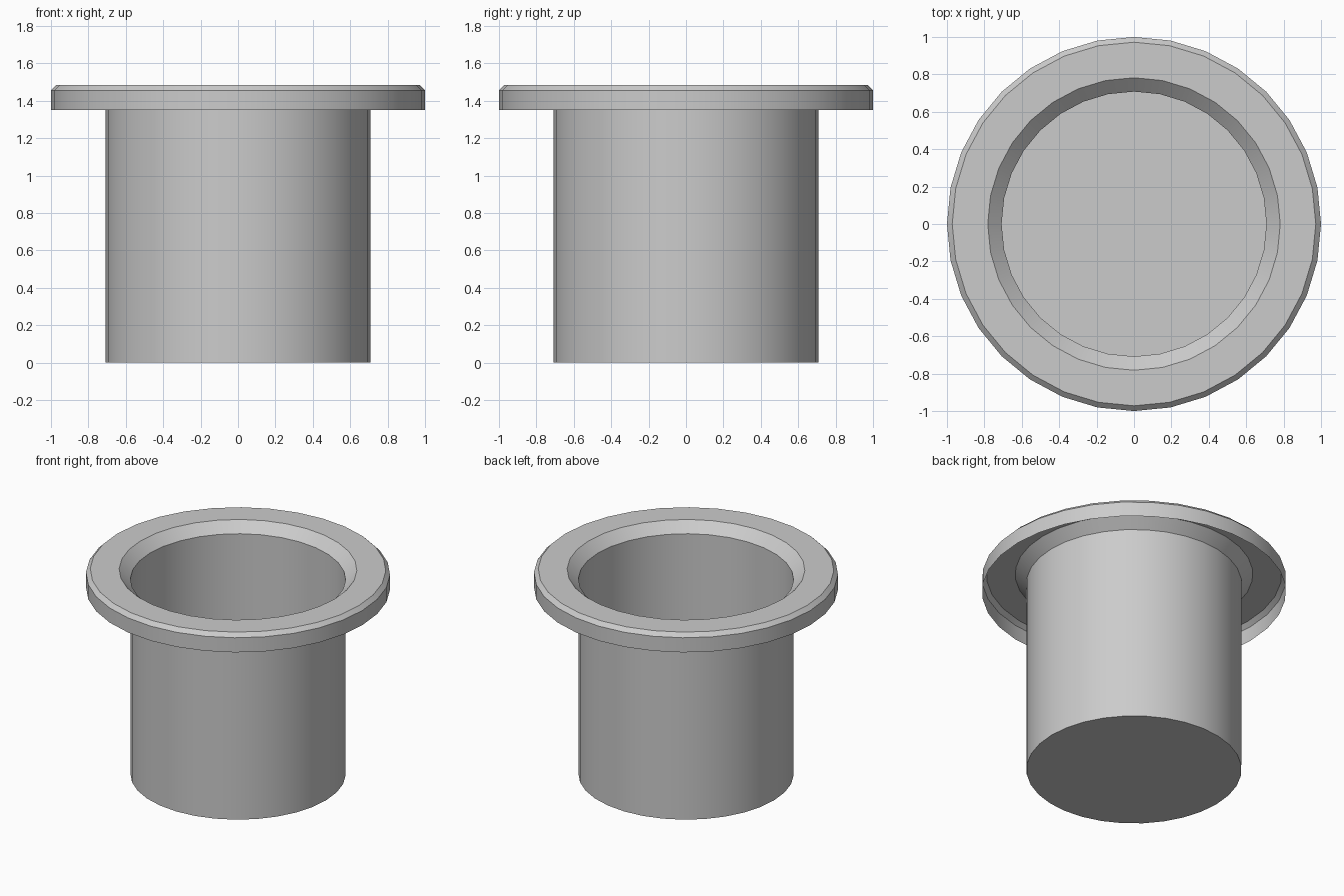
import bpy, bmesh, math

if "Cube" in bpy.data.objects:
    bpy.data.objects.remove(bpy.data.objects["Cube"])

SIDES = 32
# Open shell profile (radius, height): outer lip, bevel, rim, inner slope, wall
PROFILE = [(1.0, 1.35), (1.0, 1.456), (0.972, 1.484), (0.782, 1.484),
           (0.708, 1.415), (0.708, 0.0)]

bm = bmesh.new()
rings = []
for r, z in PROFILE:
    rings.append([bm.verts.new((r * math.cos(2 * math.pi * i / SIDES),
                                r * math.sin(2 * math.pi * i / SIDES), z))
                  for i in range(SIDES)])

# Skin between neighbouring rings
for a, b in zip(rings, rings[1:]):
    for i in range(SIDES):
        j = (i + 1) % SIDES
        bm.faces.new((a[i], a[j], b[j], b[i]))

# Closed floor
bm.faces.new(rings[-1])

mesh = bpy.data.meshes.new("flanged_cup")
bm.to_mesh(mesh)
bm.free()
cup = bpy.data.objects.new("flanged_cup", mesh)
bpy.context.collection.objects.link(cup)

# Smooth around the walls, crisp at the rim edges
bpy.context.view_layer.objects.active = cup
cup.select_set(True)
bpy.ops.object.shade_smooth_by_angle(angle=math.radians(30))
